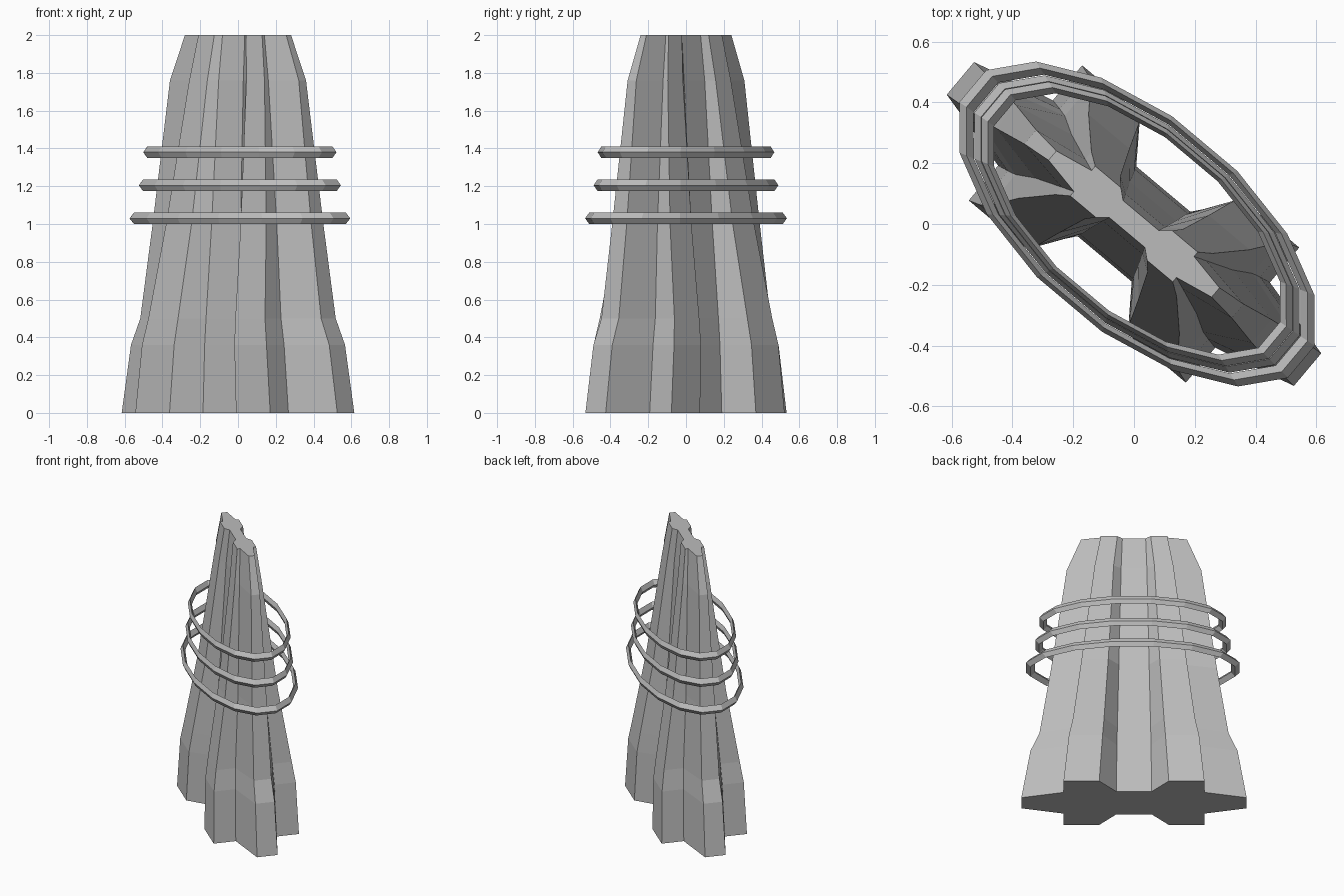
import bpy
import bmesh
from math import cos, sin, tau, radians
from mathutils import Matrix

cube = bpy.data.objects.get("Cube")
if cube:
    bpy.data.objects.remove(cube)

TURN = Matrix.Rotation(radians(-40), 4, "Z")

grey = bpy.data.materials.new("stone_grey")
grey.use_nodes = True
grey.diffuse_color = (0.5, 0.5, 0.5, 1)
grey.node_tree.nodes["Principled BSDF"].inputs["Base Color"].default_value = (0.5, 0.5, 0.5, 1)


def finish(bm, name):
    bmesh.ops.recalc_face_normals(bm, faces=bm.faces)
    mesh = bpy.data.meshes.new(name)
    bm.to_mesh(mesh)
    bm.free()
    mesh.materials.append(grey)
    obj = bpy.data.objects.new(name, mesh)
    bpy.context.collection.objects.link(obj)
    return obj


def bridge(bm, a, b):
    for i in range(len(a)):
        j = (i + 1) % len(a)
        bm.faces.new((a[i], a[j], b[j], b[i]))


# Tower: height, tip (u, v), block outer u, block v, notch v, block inner u, neck (u, v)
levels = [
    (0.00, 0.745, 0.070, 0.466, 0.290, 0.140, 0.230, 0.116, 0.150),
    (0.36, 0.685, 0.065, 0.430, 0.278, 0.133, 0.208, 0.113, 0.140),
    (0.50, 0.625, 0.060, 0.403, 0.258, 0.126, 0.198, 0.110, 0.132),
    (1.00, 0.548, 0.050, 0.346, 0.180, 0.093, 0.170, 0.100, 0.098),
    (1.76, 0.445, 0.030, 0.260, 0.092, 0.060, 0.135, 0.085, 0.058),
    (2.00, 0.350, 0.020, 0.220, 0.064, 0.045, 0.110, 0.077, 0.036),
]
bm = bmesh.new()
loops = []
for z, tip_u, tip_v, out_u, block_v, notch_v, in_u, neck_u, neck_v in levels:
    quarter = [(tip_u, tip_v), (out_u, notch_v), (out_u, block_v), (in_u, block_v), (neck_u, neck_v)]
    half = quarter + [(-u, v) for u, v in reversed(quarter)]
    outline = half + [(-u, -v) for u, v in half]
    loops.append([bm.verts.new((u, v, z)) for u, v in outline])
for lower, upper in zip(loops, loops[1:]):
    bridge(bm, lower, upper)
bm.faces.new(loops[0])
bm.faces.new(loops[-1])
bm.transform(TURN)
finish(bm, "tower")

# Rings: oval hoops with a diamond section
SIDES = 16
for name, z, size in (("lower_ring", 1.03, 1.0), ("middle_ring", 1.205, 0.915), ("upper_ring", 1.38, 0.875)):
    bm = bmesh.new()
    sections = []
    for i in range(SIDES):
        a = tau * (i + 0.5) / SIDES
        sections.append([
            bm.verts.new((0.69 * size * r * cos(a), 0.338 * size * r * sin(a), dz))
            for r, dz in ((1.042, 0), (1, 0.03), (0.958, 0), (1, -0.03))
        ])
    for i in range(SIDES):
        bridge(bm, sections[i], sections[(i + 1) % SIDES])
    bm.transform(Matrix.Translation((0.01, 0, z)) @ TURN)
    finish(bm, name)
